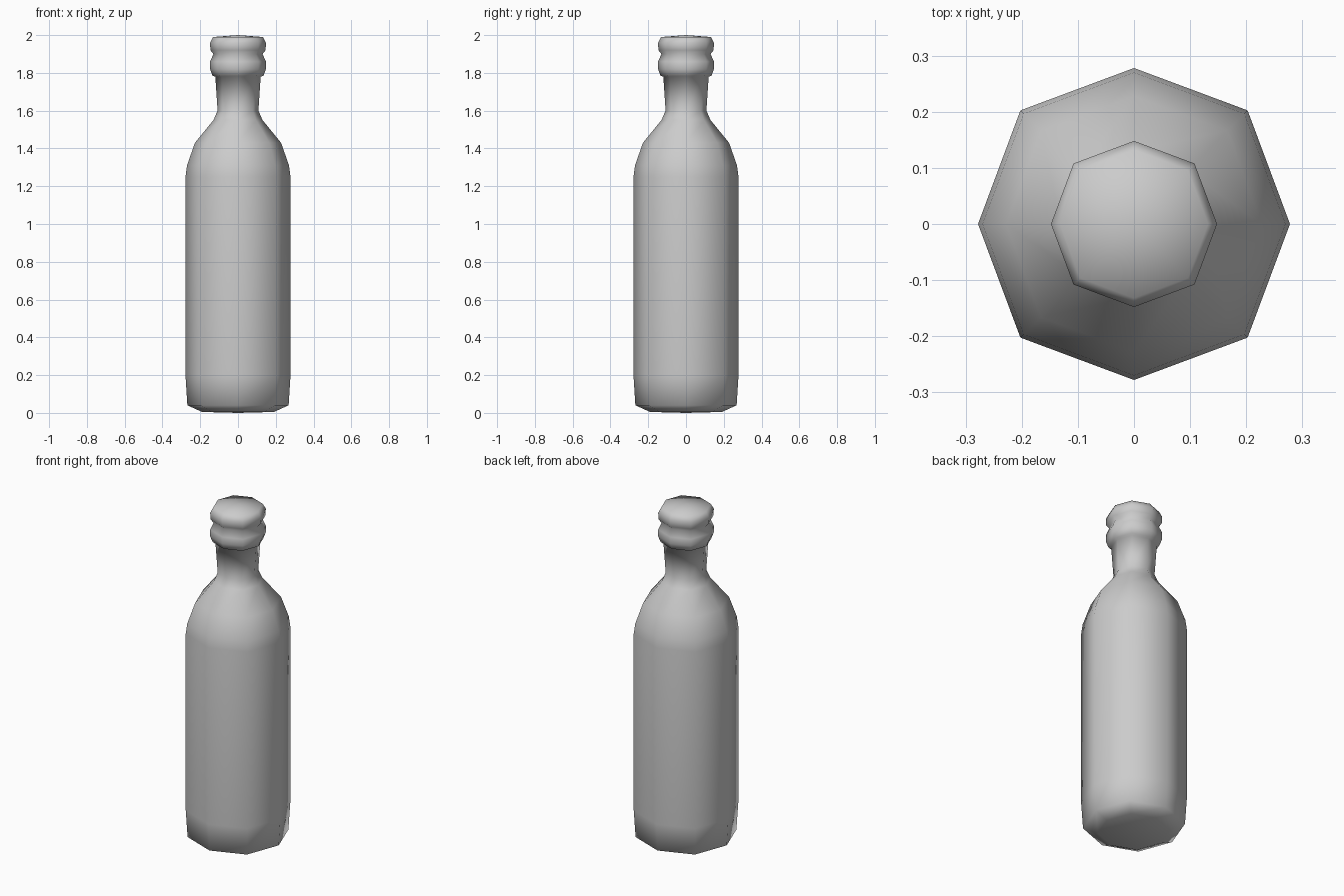
import bpy, bmesh
from math import sin, cos, pi

cube = bpy.data.objects.get("Cube")
if cube:
    bpy.data.objects.remove(cube, do_unlink=True)

# Plain grey material
grey = bpy.data.materials.new("grey")
grey.use_nodes = True
color = (0.6, 0.6, 0.6, 1)
grey.diffuse_color = color
grey.node_tree.nodes["Principled BSDF"].inputs["Base Color"].default_value = color

SIDES = 8
DIAGONAL = 1.03  # the diagonal corners stand out slightly further

# Bottle profile as (radius, height): base, body, shoulder, neck, two lip rings
profile = [
    (0.19, 0.005), (0.268, 0.04), (0.278, 0.2), (0.278, 1.25), (0.27, 1.31),
    (0.228, 1.43), (0.13, 1.55), (0.108, 1.6), (0.12, 1.78),
    (0.135, 1.785), (0.148, 1.82), (0.148, 1.86), (0.13, 1.9),
    (0.146, 1.92), (0.148, 1.96), (0.132, 1.99),
]

bm = bmesh.new()
rings = []
for radius, z in profile:
    ring = []
    for i in range(SIDES):
        r = radius * (DIAGONAL if i % 2 else 1)
        a = 2 * pi * i / SIDES
        ring.append(bm.verts.new((r * cos(a), r * sin(a), z)))
    rings.append(ring)

# Walls
for low, high in zip(rings, rings[1:]):
    for i in range(SIDES):
        j = (i + 1) % SIDES
        bm.faces.new((low[i], low[j], high[j], high[i]))

# Closed base and top
for ring, z in ((rings[0], 0), (rings[-1], 2)):
    centre = bm.verts.new((0, 0, z))
    for i in range(SIDES):
        bm.faces.new((ring[i], ring[(i + 1) % SIDES], centre))

bmesh.ops.recalc_face_normals(bm, faces=bm.faces)
for face in bm.faces:
    face.smooth = True

mesh = bpy.data.meshes.new("bottle")
bm.to_mesh(mesh)
bm.free()
mesh.materials.append(grey)
bottle = bpy.data.objects.new("bottle", mesh)
bpy.context.collection.objects.link(bottle)
